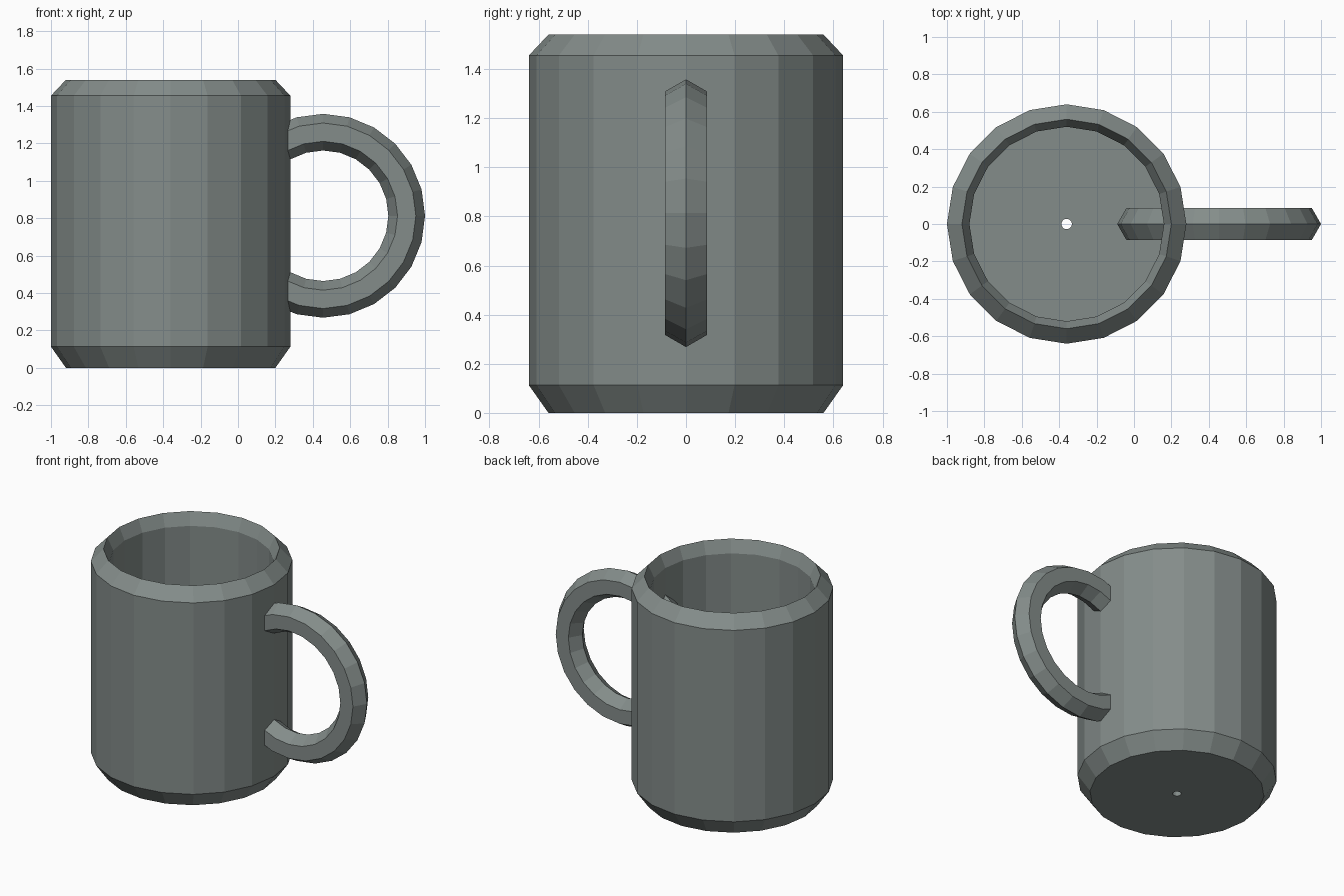
import bpy, bmesh
from math import pi

cube = bpy.data.objects.get("Cube")
if cube:
    bpy.data.objects.remove(cube, do_unlink=True)


def make_material(name, colour):
    mat = bpy.data.materials.new(name)
    mat.use_nodes = True
    mat.diffuse_color = colour
    mat.node_tree.nodes["Principled BSDF"].inputs["Base Color"].default_value = colour
    return mat


def revolve(name, profile, steps, location, mat):
    """Spin a closed (radius, height) profile around the z axis."""
    bm = bmesh.new()
    verts = [bm.verts.new((r, 0, z)) for r, z in profile]
    edges = [bm.edges.new((a, b)) for a, b in zip(verts, verts[1:] + verts[:1])]
    bmesh.ops.spin(bm, geom=verts + edges, cent=(0, 0, 0), axis=(0, 0, 1),
                   angle=2 * pi, steps=steps)
    bmesh.ops.remove_doubles(bm, verts=bm.verts, dist=0.0005)
    bmesh.ops.recalc_face_normals(bm, faces=bm.faces)
    mesh = bpy.data.meshes.new(name)
    bm.to_mesh(mesh)
    bm.free()
    mesh.materials.append(mat)
    obj = bpy.data.objects.new(name, mesh)
    obj.location = location
    bpy.context.collection.objects.link(obj)
    return obj


grey = make_material("grey_green", (0.23, 0.265, 0.255, 1))

# Cup: bevelled outside, sloped rim, straight inner wall, small hole in the floor
cup_profile = [(0.028, 0), (0.56, 0), (0.64, 0.113), (0.64, 1.455),
               (0.56, 1.54), (0.52, 1.455), (0.52, 0.113), (0.028, 0.113)]
revolve("cup", cup_profile, 20, (-0.36, 0, 0), grey)

# Handle: six-sided ring that passes through the cup wall
bpy.ops.mesh.primitive_torus_add(major_segments=24, minor_segments=6,
                                 major_radius=0.447, minor_radius=0.098,
                                 location=(0.455, 0, 0.813),
                                 rotation=(pi / 2, 0, 0))
handle = bpy.context.object
handle.name = "handle"
handle.data.materials.append(grey)
bpy.ops.object.shade_flat()
